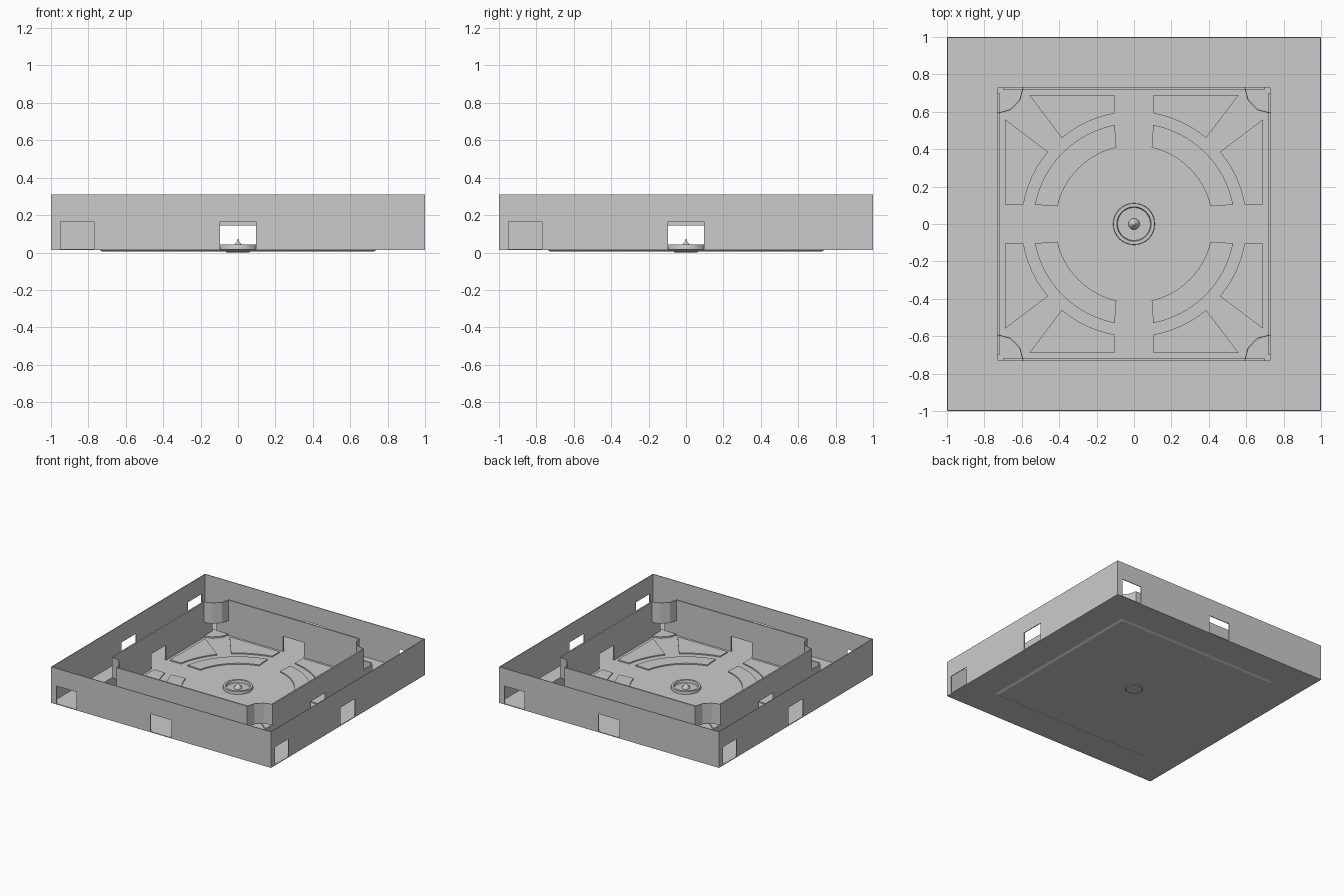
import bpy, bmesh, math
from mathutils import Matrix, Vector

if "Cube" in bpy.data.objects:
    bpy.data.objects.remove(bpy.data.objects["Cube"])


def finish(name, bm, quarter=0):
    bmesh.ops.rotate(bm, verts=bm.verts, cent=(0, 0, 0),
                     matrix=Matrix.Rotation(quarter * math.pi / 2, 3, 'Z'))
    bmesh.ops.recalc_face_normals(bm, faces=bm.faces)
    me = bpy.data.meshes.new(name)
    bm.to_mesh(me)
    bm.free()
    ob = bpy.data.objects.new(name, me)
    bpy.context.collection.objects.link(ob)
    return ob


def prism(name, pts, push, quarter=0):
    """Extrude a closed 3D outline along a vector."""
    bm = bmesh.new()
    f = bm.faces.new([bm.verts.new(p) for p in pts])
    ext = bmesh.ops.extrude_face_region(bm, geom=[f], use_keep_orig=True)
    vs = [g for g in ext['geom'] if isinstance(g, bmesh.types.BMVert)]
    bmesh.ops.translate(bm, verts=vs, vec=Vector(push))
    return finish(name, bm, quarter)


def lathe(name, profile, n=32):
    bm = bmesh.new()
    vs = [bm.verts.new((r, 0, z)) for r, z in profile]
    es = [bm.edges.new(p) for p in zip(vs, vs[1:])]
    bmesh.ops.spin(bm, geom=vs + es, cent=(0, 0, 0), axis=(0, 0, 1),
                   angle=2 * math.pi, steps=n)
    bmesh.ops.remove_doubles(bm, verts=bm.verts, dist=1e-5)
    return finish(name, bm)


def arc(r, a, b, n, z, c=(0, 0)):
    ang = [math.radians(a + (b - a) * i / n) for i in range(n + 1)]
    return [(c[0] + r * math.cos(t), c[1] + r * math.sin(t), z) for t in ang]


def square(h, z):
    return [(-h, -h, z), (h, -h, z), (h, h, z), (-h, h, z)]


FLOOR, TOP = 0.02, 0.31

# floor slab and the tapered plate under the inner yard
prism("floor", square(1.0, 0.014), (0, 0, FLOOR - 0.014))
plate = prism("under_plate", square(0.725, 0.006), (0, 0, 0.008))
for v in plate.data.vertices:
    if v.co.z > 0.01:
        v.co.x *= 1.025
        v.co.y *= 1.025

# wall outlines (x, z) with door notches
outer = [(-1, FLOOR), (-.95, FLOOR), (-.95, .165), (-.77, .165), (-.77, FLOOR),
         (-.095, FLOOR), (-.095, .165), (.095, .165), (.095, FLOOR),
         (1, FLOOR), (1, TOP), (-1, TOP)]
half = [(.095, FLOOR), (.7, FLOOR), (.7, .14), (.59, .14), (.59, TOP)]
inner = [(.095, .145)] + half + [(-x, z) for x, z in reversed(half)] + [(-.095, .145)]

for k in range(4):
    prism(f"outer_wall_{k}", [(x, -1, z) for x, z in outer], (0, .006, 0), k)
    prism(f"inner_wall_{k}", [(x, -.732, z) for x, z in inner], (0, .012, 0), k)

    # rounded corner screens above low quarter-round bases
    c = (.73, .73)
    band = arc(.14, 180, 270, 3, .14, c) + arc(.135, 270, 180, 3, .14, c)
    prism(f"corner_screen_{k}", band, (0, 0, TOP - .14), k)
    prism(f"corner_base_{k}", arc(.14, 180, 270, 3, FLOOR, c) + [(.73, .73, FLOOR)],
          (0, 0, .012), k)

    # raised paving: curved bed in each quadrant
    prism(f"curved_bed_{k}", arc(.54, 11, 79, 12, FLOOR) + arc(.42, 77, 13, 12, FLOOR),
          (0, 0, .009), k)
    # paving between the ring path and the walls, one each side of the diagonal
    side = arc(.6, 80, 50, 6, FLOOR) + [(.56, .69, FLOOR), (.104, .69, FLOOR)]
    prism(f"side_bed_a_{k}", side, (0, 0, .009), k)
    prism(f"side_bed_b_{k}", [(y, x, z) for x, y, z in side], (0, 0, .009), k)

# fountain basin and pointed spout
lathe("basin", [(0, .022), (.088, .022), (.092, .043), (.11, .043), (.112, FLOOR)])
spout = lathe("spout", [(.03, .022), (.026, .036), (.016, .046), (.007, .058), (0, .077)], 16)
lathe("basin_underside", [(.075, .014), (.06, 0), (0, 0)])
for p in spout.data.polygons:
    p.use_smooth = True
